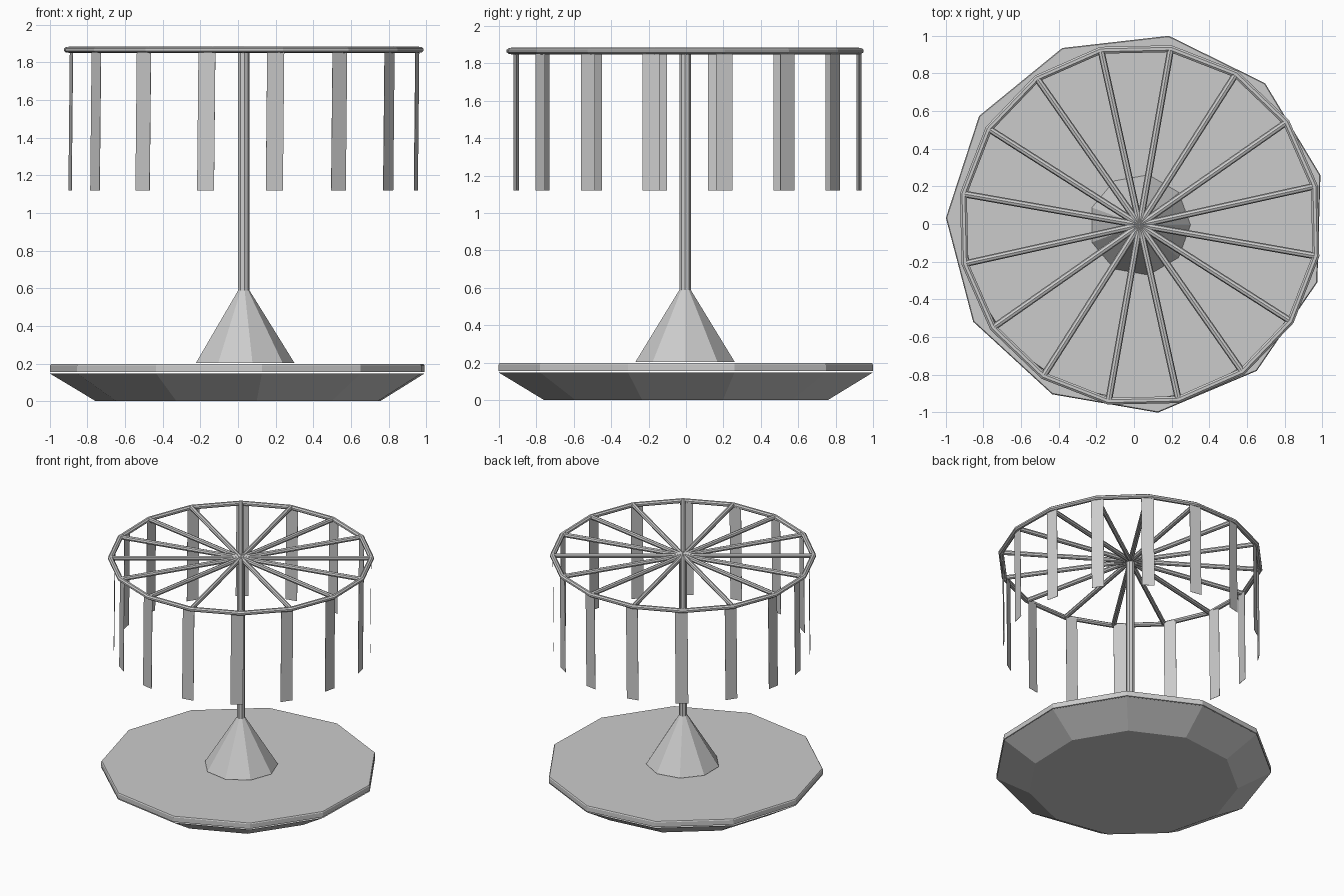
import bpy, bmesh
from math import sin, cos, pi, radians
from mathutils import Matrix, Vector

if "Cube" in bpy.data.objects:
    bpy.data.objects.remove(bpy.data.objects["Cube"])

CX, CY = 0.03, -0.005            # pole and wheel axis
STEP = 2 * pi / 16
PHASE = radians(12.5)


def finish(name, bm):
    bmesh.ops.recalc_face_normals(bm, faces=bm.faces)
    me = bpy.data.meshes.new(name)
    bm.to_mesh(me)
    bm.free()
    ob = bpy.data.objects.new(name, me)
    bpy.context.collection.objects.link(ob)
    return ob


def lathe(name, profile, sides, phase, cx=0.0, cy=0.0, closed=False, top=True):
    """Stack polygon rings from (radius, z) pairs; cap the ends or close the loop."""
    bm = bmesh.new()
    rings = [[bm.verts.new((cx + r * cos(phase + 2 * pi * i / sides),
                            cy + r * sin(phase + 2 * pi * i / sides), z))
              for i in range(sides)] for r, z in profile]
    pairs = list(zip(rings, rings[1:]))
    if closed:
        pairs.append((rings[-1], rings[0]))
    else:
        bm.faces.new(rings[0])
        if top:
            bm.faces.new(rings[-1])
    for a, b in pairs:
        for i in range(sides):
            j = (i + 1) % sides
            bm.faces.new((a[i], a[j], b[j], b[i]))
    return finish(name, bm)


# Eleven-sided base: sloped open dish with a thin platform just above it
base = dict(sides=11, phase=radians(14.7), cx=0.012, cy=0.003)
lathe("base_dish", [(0.767, 0.0), (1.011, 0.147)], top=False, **base)
lathe("platform", [(1.011, 0.154), (1.011, 0.19), (1.006, 0.197)], **base)

# Nine-sided cone and the pole
lathe("cone", [(0.27, 0.203), (0.03, 0.59)], 9, 0, CX, CY)
lathe("pole", [(0.031, 0.55), (0.031, 1.866)], 9, 0, CX, CY)

# Wheel rim: tube swept round a sixteen-sided loop
rim = [(0.95 + 0.02 * cos(k * pi / 4 + pi / 8), 1.866 + 0.017 * sin(k * pi / 4 + pi / 8))
       for k in range(8)]
lathe("wheel_rim", rim, 16, PHASE, CX, CY, closed=True)

# Spokes from hub to rim corners
bm = bmesh.new()
for i in range(16):
    d = Vector((cos(PHASE + i * STEP), sin(PHASE + i * STEP), 0))
    m = (Matrix.Translation(Vector((CX, CY, 1.866)) + d * 0.472)
         @ d.to_track_quat('Z', 'Y').to_matrix().to_4x4())
    bmesh.ops.create_cone(bm, cap_ends=True, segments=8, radius1=0.018,
                          radius2=0.018, depth=0.944, matrix=m)
finish("spokes", bm)

# Hanging strips with a slight lean: back half, mirrored to the front
lean = Matrix.Identity(4)
lean[0][2] = 0.01
bm = bmesh.new()
for i in range(8):
    a = PHASE + i * STEP
    for s in (1, -1):
        y = 0.945 * sin(a)
        pos = (CX + 0.004 + 0.936 * cos(a), y if s > 0 else 0.018 - y, 1.49)
        m = (Matrix.Translation(pos) @ lean @ Matrix.Rotation(s * a, 4, 'Z')
             @ Matrix.Diagonal((0.002, 0.092, 0.74, 1)))
        bmesh.ops.create_cube(bm, size=1, matrix=m)
finish("hanging_strips", bm)
